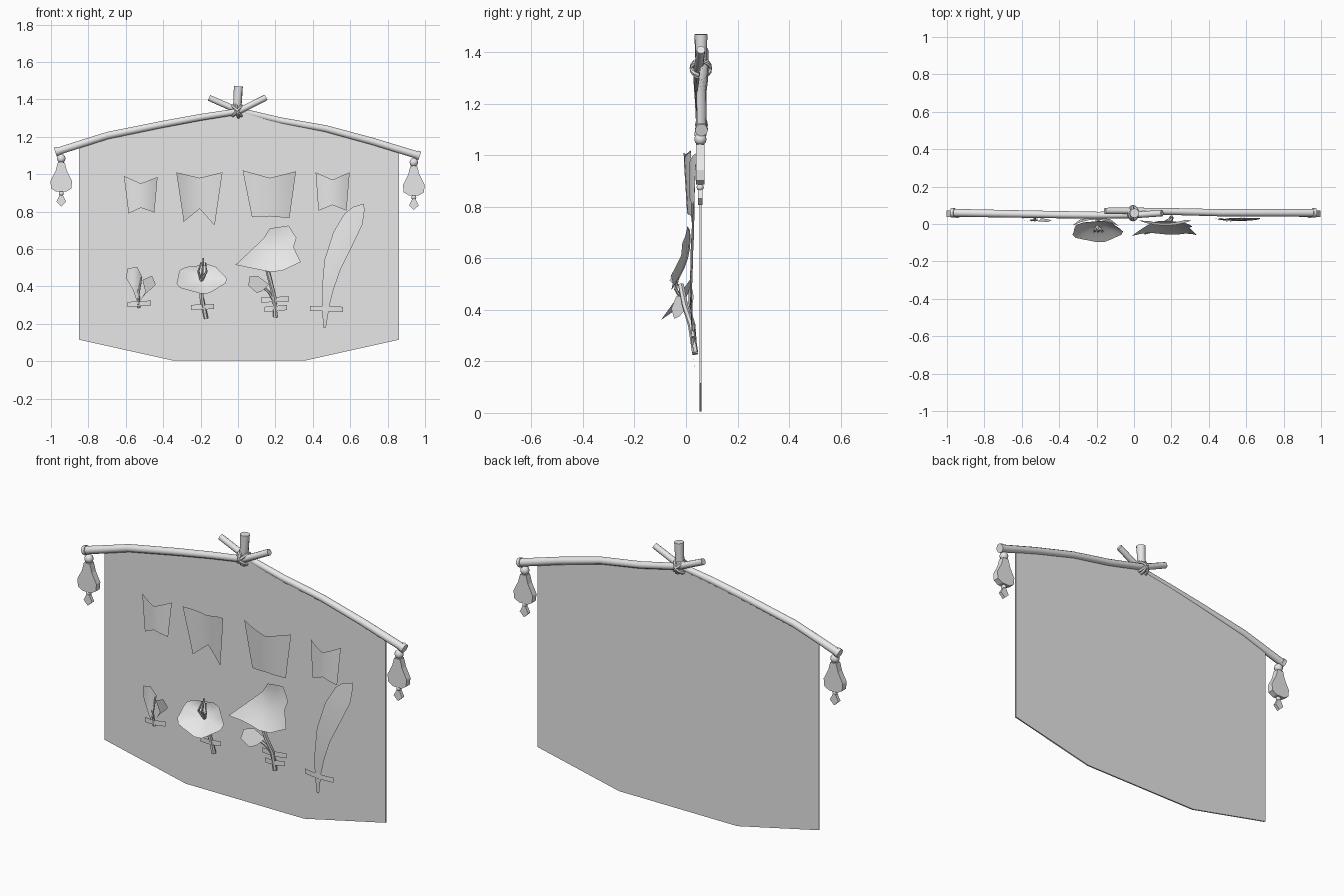
import bpy, bmesh, math
from mathutils import Vector, Matrix

cube = bpy.data.objects.get("Cube")
if cube:
    bpy.data.objects.remove(cube)

grey = bpy.data.materials.new("plain grey")
grey.use_nodes = True
colour = (0.8, 0.8, 0.8, 1)
grey.diffuse_color = colour
grey.node_tree.nodes["Principled BSDF"].inputs["Base Color"].default_value = colour


def finish(name, bm, smooth=True):
    mesh = bpy.data.meshes.new(name)
    bm.to_mesh(mesh)
    bm.free()
    obj = bpy.data.objects.new(name, mesh)
    bpy.context.collection.objects.link(obj)
    mesh.materials.append(grey)
    if smooth:
        bpy.ops.object.select_all(action='DESELECT')
        obj.select_set(True)
        bpy.context.view_layer.objects.active = obj
        bpy.ops.object.shade_smooth_by_angle(angle=math.radians(40))
    return obj


def outline_face(bm, outline, y=0.0):
    face = bm.faces.new([bm.verts.new((x, y, z)) for x, z in outline])
    face.normal_update()
    if face.normal.y > 0:
        face.normal_flip()
    return face


def plate(name, outline, y, thickness):
    """Flat outline with an even thickness, centred on y."""
    bm = bmesh.new()
    face = outline_face(bm, outline, y + thickness / 2)
    made = bmesh.ops.extrude_face_region(bm, geom=[face])
    bmesh.ops.translate(bm, vec=(0, -thickness, 0),
                        verts=[v for v in made["geom"] if isinstance(v, bmesh.types.BMVert)])
    bmesh.ops.recalc_face_normals(bm, faces=bm.faces)
    return finish(name, bm, False)


def sheet(name, outline, depth, cuts=5):
    """Thin sheet cut into strips and bent by depth(u, v), u and v in -1..1."""
    bm = bmesh.new()
    outline_face(bm, outline)
    xs, zs = zip(*outline)
    low, high = Vector((min(xs), 0, min(zs))), Vector((max(xs), 0, max(zs)))
    for i in range(1, cuts + 1):
        at = low.lerp(high, i / (cuts + 1))
        for axis in ((1, 0, 0), (0, 0, 1)):
            bmesh.ops.bisect_plane(bm, geom=bm.verts[:] + bm.edges[:] + bm.faces[:],
                                   plane_co=at, plane_no=axis, dist=1e-5)
    middle, half = (low + high) / 2, (high - low) / 2
    for v in bm.verts:
        v.co.y = depth((v.co.x - middle.x) / half.x, (v.co.z - middle.z) / half.z)
    bmesh.ops.triangulate(bm, faces=bm.faces)
    return finish(name, bm)


def tube(name, points, radius, sides=10, end=1.0):
    """Round rod through points, tapering to radius * end."""
    bm = bmesh.new()
    pts = [Vector(p) for p in points]
    rings = []
    for i, p in enumerate(pts):
        way = pts[min(i + 1, len(pts) - 1)] - pts[max(i - 1, 0)]
        turn = way.to_track_quat('Z', 'Y')
        r = radius * (1 + (end - 1) * i / (len(pts) - 1))
        rings.append([bm.verts.new(p + turn @ Vector((r * math.cos(a), r * math.sin(a), 0)))
                      for a in (math.tau * k / sides for k in range(sides))])
    for a, b in zip(rings, rings[1:]):
        for k in range(sides):
            n = (k + 1) % sides
            bm.faces.new((a[k], a[n], b[n], b[k]))
    bm.faces.new(rings[0][::-1])
    bm.faces.new(rings[-1])
    bmesh.ops.recalc_face_normals(bm, faces=bm.faces)
    return finish(name, bm)


def ball(name, centre, radius):
    bm = bmesh.new()
    bmesh.ops.create_uvsphere(bm, u_segments=10, v_segments=6, radius=radius,
                              matrix=Matrix.Translation(centre))
    return finish(name, bm)


def strap(name, x, z, length, tilt, y=0.033, width=0.027):
    """Small strip holding a stem to the cloth."""
    rise = tilt * length / 2
    a, b, w = x - length / 2, x + length / 2, width / 2
    sheet(name, [(a, z - rise - w), (b, z + rise - w), (b, z + rise + w), (a, z - rise + w)],
          lambda u, v: y - 0.01 * (1 - u * u), 3)


# Cloth
plate("cloth", [(-.85, .115), (-.355, .005), (.365, .005), (.86, .115), (.86, 1.135),
                (.47, 1.245), (.23, 1.29), (0, 1.335), (-.41, 1.265), (-.7, 1.205),
                (-.85, 1.155)], .057, .008)

# Crossed poles, upright stick and lashing
tube("left_pole", [(.965, .06, 1.1), (.72, .06, 1.175), (.47, .06, 1.243), (.227, .066, 1.286),
                   (0, .07, 1.34), (-.155, .07, 1.408)], .021, end=.8)
tube("right_pole", [(-.97, .06, 1.12), (-.7, .055, 1.206), (-.41, .05, 1.265),
                    (-.2, .047, 1.304), (0, .048, 1.335), (.15, .058, 1.41)], .021, end=.8)
tube("upright_stick", [(-.008, .06, 1.315), (-.002, .058, 1.39), (.002, .058, 1.47)], .021, end=1.2)
for i, lean in enumerate((-.7, -.2, .7)):
    ring = []
    for k in range(17):
        a = math.tau * k / 16
        up, out = .036 * math.cos(a), .036 * math.sin(a)
        ring.append((-.005 + up * math.sin(lean), .058 + out, 1.338 + up * math.cos(lean)))
    tube("lashing_%d" % (i + 1), ring, .008, 6)

# Pole end collars and hanging charms
for side, x, top in (("right", -.945, 1.128), ("left", .94, 1.108)):
    s = 1 if x > 0 else -1
    tube(side + "_collar", [(x + s * .014, .06, top - .004), (x + s * .032, .06, top - .01)], .025)
    ball(side + "_top_bead", (x, .056, top - .045), .024)
    tube(side + "_charm_neck", [(x, .055, top - .06), (x, .055, top - .09)], .014, 8)
    profile = [(.018, -.065), (.03, -.11), (.058, -.165), (.054, -.205), (.026, -.222)]
    charm = [(x + w, top + z) for w, z in profile]
    plate(side + "_charm", charm + [(x - w, top + z) for w, z in profile[::-1]], .055, .034)
    ball(side + "_small_bead", (x, .055, top - .232), .014)
    drop = [(.008, -.24), (.026, -.275), (0, -.3), (-.026, -.275), (-.008, -.24)]
    plate(side + "_drop", [(x + w, top + z) for w, z in drop], .055, .018)

# Row of notched pennants
bow_out = lambda u, v: .04 - .026 * (1 - u * u)
sheet("pennant_1", [(-.61, .99), (-.52, .95), (-.43, .985), (-.447, .795), (-.52, .82),
                    (-.585, .79)], bow_out)
sheet("pennant_2", [(-.33, 1.01), (-.205, .98), (-.083, 1.01), (-.125, .725), (-.205, .815),
                    (-.29, .745)], lambda u, v: .03 - .032 * u * u - .008 * v)
sheet("pennant_3", [(.025, 1.02), (.17, .98), (.31, 1.015), (.275, .765), (.17, .775),
                    (.075, .77)], lambda u, v: .035 - .03 * (1 - u * u) - .008 * (1 + v))
sheet("pennant_4", [(.415, 1.01), (.505, .97), (.597, 1.01), (.58, .805), (.505, .835),
                    (.43, .805)], bow_out)

# Sprout
sheet("sprout_left_leaf", [(-.54, .32), (-.565, .39), (-.6, .445), (-.59, .495), (-.54, .505),
                           (-.515, .455), (-.525, .39)], lambda u, v: .03 - .02 * (1 - u * u), 3)
sheet("sprout_right_leaf", [(-.525, .32), (-.495, .37), (-.51, .435), (-.46, .457), (-.44, .41),
                            (-.465, .385), (-.495, .36)], lambda u, v: .025 - .015 * v, 3)
for i, x in enumerate((-.555, -.515)):
    tube("sprout_stem_%d" % (i + 1), [(-.53, .03, .285), (-.532, .02, .36), (x, .02, .45)],
         .008, 6, .5)
strap("sprout_strap", -.527, .307, .125, .06)

# Lobed flower, tilted up and forward
bm = bmesh.new()
centre = Vector((-.198, -.005, .44))
hub = bm.verts.new(centre)
rows = []
count = 20
for t in (.35, .7, 1):
    row = []
    for k in range(count):
        a = math.tau * k / count
        r = t * (1 + .07 * math.cos(5 * a + .6))
        x, up = .132 * r * math.cos(a), r * math.sin(a)
        row.append(bm.verts.new(centre + Vector((x, .055 * up - .035 * t * t, .076 * up))))
    rows.append(row)
for k in range(count):
    n = (k + 1) % count
    bm.faces.new((hub, rows[0][k], rows[0][n]))
    for a, b in zip(rows, rows[1:]):
        bm.faces.new((a[k], b[k], b[n], a[n]))
finish("flower", bm)
for i, dx in enumerate((-.022, 0, .022)):
    tube("flower_stamen_%d" % (i + 1), [(-.196, -.01, .43), (-.19 + dx, -.04, .48),
                                        (-.185 + dx / 2, -.03, .55 - abs(dx))], .008, 6, .6)
tube("flower_stem", [(-.195, 0, .43), (-.195, .025, .34), (-.17, .035, .228)], .012, 6)
strap("flower_strap", -.19, .29, .125, .04)

# Broad leaf with a small leaflet
sheet("broad_leaf", [(-.013, .515), (.135, .655), (.17, .71), (.27, .725), (.313, .66),
                     (.297, .61), (.335, .53), (.235, .483), (.17, .478), (.06, .5)],
      lambda u, v: -.022 + .034 * v - .018 * u * u + .03 * (1 - u * u) * (1 - v * v))
sheet("leaflet", [(.055, .405), (.062, .452), (.105, .457), (.165, .41), (.13, .375), (.1, .365)],
      lambda u, v: -.025 + .03 * u + .015 * v, 3)
tube("leaf_stem", [(.155, -.02, .5), (.175, -.005, .42), (.195, .02, .34), (.2, .035, .235)], .012, 6)
tube("leaflet_stem", [(.12, -.01, .41), (.165, .01, .37), (.2, .03, .31)], .008, 6)
strap("leaf_upper_strap", .197, .33, .15, .04)
strap("leaf_lower_strap", .202, .282, .12, .08)

# Long blade-shaped leaf
sheet("long_leaf", [(.455, .18), (.45, .31), (.45, .4), (.462, .54), (.51, .69), (.57, .79),
                    (.615, .825), (.672, .842), (.677, .81), (.665, .73), (.605, .605),
                    (.548, .49), (.51, .38), (.49, .3), (.47, .18)],
      lambda u, v: .032 - .016 * (1 - v * v) + .01 * (u - v) ** 2)
strap("long_leaf_strap", .473, .28, .175, -.03, .03)
